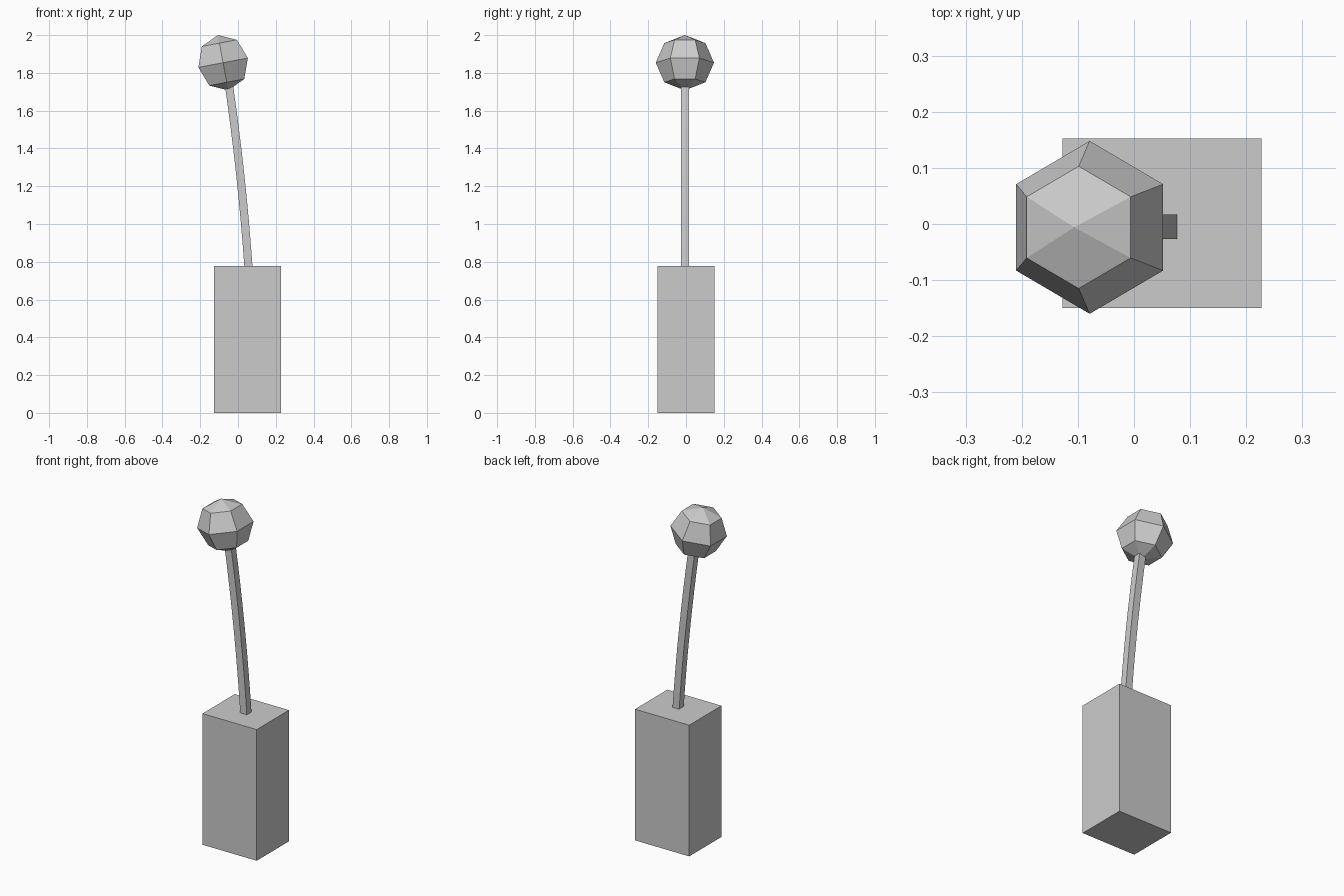
import bpy, bmesh, math
from mathutils import Matrix

if "Cube" in bpy.data.objects:
    bpy.data.objects.remove(bpy.data.objects["Cube"])


def make_object(name, bm):
    bmesh.ops.recalc_face_normals(bm, faces=bm.faces[:])
    mesh = bpy.data.meshes.new(name)
    bm.to_mesh(mesh)
    bm.free()
    obj = bpy.data.objects.new(name, mesh)
    bpy.context.collection.objects.link(obj)
    return obj


# Base block
bm = bmesh.new()
bmesh.ops.create_cube(bm, size=1, matrix=Matrix.Translation((0.05, 0.001, 0.3885))
                      @ Matrix.Diagonal((0.355, 0.302, 0.777, 1)))
make_object("base_block", bm)

# Bent square rod: cross-sections stacked along a gentle curve
bm = bmesh.new()
HALF, STEPS, Z0, LENGTH = 0.0215, 8, 0.77, 0.98
rings = []
for i in range(STEPS + 1):
    t = LENGTH * i / STEPS
    x = 0.0555 - 0.07 * t - 0.0385 * t * t
    lean = -math.atan(0.07 + 0.077 * t)
    frame = Matrix.Translation((x, -0.005, Z0 + t)) @ Matrix.Rotation(lean, 4, 'Y')
    ring = [bm.verts.new((HALF * sx, HALF * sy, 0))
            for sx, sy in ((-1, -1), (1, -1), (1, 1), (-1, 1))]
    bmesh.ops.transform(bm, matrix=frame, verts=ring)
    rings.append(ring)
for a, b in zip(rings, rings[1:]):
    for k in range(4):
        n = (k + 1) % 4
        bm.faces.new((a[k], a[n], b[n], b[k]))
bm.faces.new(rings[0][::-1])
bm.faces.new(rings[-1])
make_object("bent_rod", bm)

# Faceted ball, tilted with the rod tip
bm = bmesh.new()
bmesh.ops.create_uvsphere(
    bm, u_segments=6, v_segments=4, radius=1,
    matrix=Matrix.Translation((-0.079, -0.006, 1.854))
    @ Matrix.Rotation(math.radians(-10.7), 4, 'Y')
    @ Matrix.Diagonal((0.154, 0.154, 0.149, 1)))
make_object("ball", bm)
